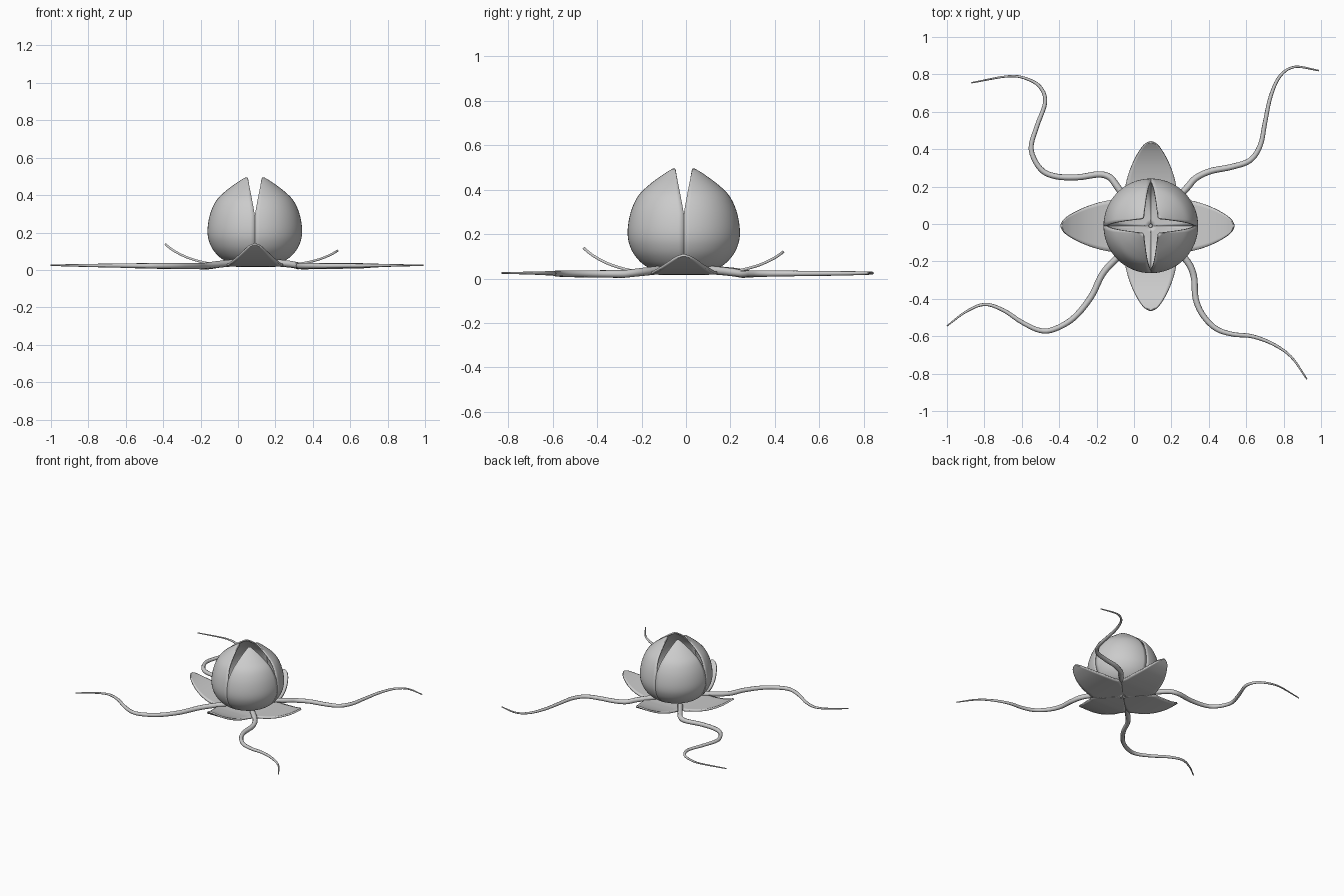
import bpy
from math import sin, cos, asin, pi
from mathutils import Vector

if "Cube" in bpy.data.objects:
    bpy.data.objects.remove(bpy.data.objects["Cube"])

CX, CY = 0.09, -0.01   # flower centre


def smooth_path(pts, steps=4):
    """Catmull-Rom through the points."""
    p = [Vector(q) for q in pts]
    p = [2 * p[0] - p[1]] + p + [2 * p[-1] - p[-2]]
    out = []
    for i in range(1, len(p) - 2):
        a, b, c, d = p[i - 1:i + 3]
        for k in range(steps):
            t = k / steps
            out.append(0.5 * (2 * b + (c - a) * t + (2 * a - 5 * b + 4 * c - d) * t ** 2
                              + (3 * b - a - 3 * c + d) * t ** 3))
    return out + [p[-2]]


def sheet(name, rows, thickness, offset):
    """Smooth thickened grid from equal-length rows of points."""
    n = len(rows[0])
    verts = [v for r in rows for v in r]
    faces = [(i * n + j, i * n + j + 1, (i + 1) * n + j + 1, (i + 1) * n + j)
             for i in range(len(rows) - 1) for j in range(n - 1)]
    me = bpy.data.meshes.new(name)
    me.from_pydata(verts, [], faces)
    ob = bpy.data.objects.new(name, me)
    bpy.context.collection.objects.link(ob)
    ob.location = (CX, CY, 0)
    bpy.ops.object.select_all(action='DESELECT')
    ob.select_set(True)
    bpy.context.view_layer.objects.active = ob
    bpy.ops.object.shade_smooth_by_angle(angle=0.7)
    mod = ob.modifiers.new("thickness", 'SOLIDIFY')
    mod.thickness = thickness
    mod.offset = offset
    return ob


# Bud: four petals closing into a ball, split towards the top
bud_profile = smooth_path([(0.01, 0.03), (0.10, 0.033), (0.17, 0.055), (0.218, 0.10), (0.244, 0.15),
                           (0.253, 0.20), (0.248, 0.26), (0.232, 0.32), (0.204, 0.375),
                           (0.16, 0.42), (0.11, 0.46), (0.063, 0.495)])
for k in range(4):
    mid = pi / 4 + k * pi / 2
    rows = []
    for r, z in bud_profile:
        t = max(0.0, (z - 0.29) / 0.205)
        half = pi / 4 - asin(min(0.65, 0.039 * t ** 1.1 / r))
        rows.append([(r * cos(mid + half * s / 8), r * sin(mid + half * s / 8), z)
                     for s in range(-8, 9)])
    sheet(f"bud_petal_{k + 1}", rows, 0.01, -1)

# Base leaves: (distance, half width, height), tips curling up
leaf = smooth_path([(0, 0, 0.022), (0.14, 0.14, 0.024), (0.20, 0.138, 0.03), (0.27, 0.122, 0.043),
                    (0.34, 0.095, 0.065), (0.40, 0.062, 0.095), (0.435, 0.033, 0.12),
                    (0.45, 0.004, 0.133)])
for k, (length, lift) in enumerate([(0.445, 0.75), (0.45, 0.9), (0.48, 1.05), (0.452, 1.05)]):
    a = k * pi / 2
    rows = []
    for r, w, z in leaf:
        r *= length / 0.45
        z = 0.022 + (z - 0.022) * lift
        rows.append([(r * cos(a) - w * s / 6 * sin(a), r * sin(a) + w * s / 6 * cos(a), z)
                     for s in range(-6, 7)])
    sheet(f"base_leaf_{k + 1}", rows, 0.012, 0)

# Tendrils: wavy tapering roots lying on the ground
tendrils = [
    [(.19, .10), (.28, .19), (.33, .245), (.41, .283), (.52, .305), (.62, .34), (.675, .42),
     (.70, .54), (.73, .68), (.78, .79), (.86, .84), (.99, .82)],
    [(-.02, .10), (-.09, .20), (-.13, .25), (-.19, .265), (-.30, .25), (-.42, .255), (-.50, .295),
     (-.55, .40), (-.52, .52), (-.475, .65), (-.50, .73), (-.57, .775), (-.67, .79), (-.87, .755)],
    [(-.01, -.11), (-.10, -.19), (-.17, -.27), (-.23, -.39), (-.32, -.50), (-.42, -.56),
     (-.50, -.57), (-.60, -.525), (-.70, -.46), (-.80, -.43), (-.90, -.47), (-1.0, -.545)],
    [(.20, -.11), (.285, -.20), (.32, -.28), (.33, -.40), (.37, -.49), (.44, -.56), (.53, -.59),
     (.63, -.60), (.74, -.64), (.84, -.71), (.925, -.83)],
]
for k, pts in enumerate(tendrils):
    cu = bpy.data.curves.new(f"tendril_{k + 1}", 'CURVE')
    cu.dimensions = '3D'
    cu.bevel_depth = 0.019
    cu.bevel_resolution = 2
    cu.use_fill_caps = True
    path = smooth_path(pts, 5)
    sp = cu.splines.new('POLY')
    sp.points.add(len(path) - 1)
    for i, q in enumerate(path):
        t = i / (len(path) - 1)
        z = 0.019 + 0.02 * max(0, 1 - 5 * t) + 0.006 * t
        sp.points[i].co = (q.x, q.y, z, 1)
        sp.points[i].radius = 1 - 0.45 * t - 0.35 * t ** 3
    sp.use_smooth = True
    ob = bpy.data.objects.new(f"tendril_{k + 1}", cu)
    bpy.context.collection.objects.link(ob)
